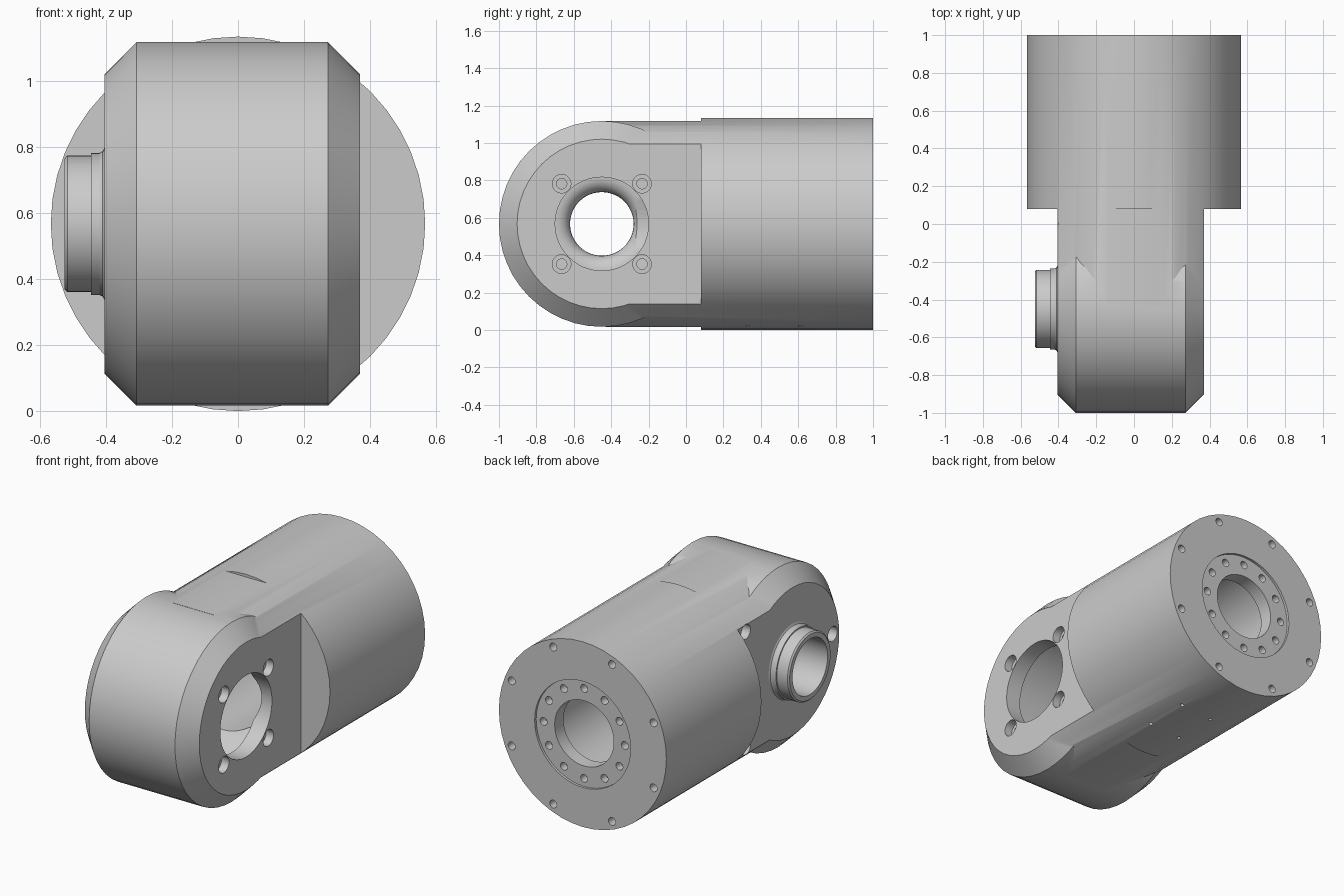
import bpy, bmesh
from math import sin, cos, pi, radians
from mathutils import Vector

if "Cube" in bpy.data.objects:
    bpy.data.objects.remove(bpy.data.objects["Cube"])

ZC = 0.567          # height of both main axes
YC = -0.45          # pivot axis position along y


def add_lathe(bm, axis, profile, centre, segs=48):
    """Solid of revolution; profile is (position along axis, radius)."""
    rings = []
    for h, r in profile:
        ring = []
        for i in range(segs):
            a = 2 * pi * i / segs
            u, v = r * cos(a), r * sin(a)
            p = {'x': (h, u, v), 'y': (u, h, v), 'z': (u, v, h)}[axis]
            ring.append(bm.verts.new(Vector(p) + Vector(centre)))
        rings.append(ring)
    for a, b in zip(rings, rings[1:]):
        for i in range(segs):
            j = (i + 1) % segs
            bm.faces.new((a[i], a[j], b[j], b[i]))
    bm.faces.new(rings[0])
    bm.faces.new(rings[-1])


def add_box(bm, lo, hi):
    vs = bmesh.ops.create_cube(bm, size=1)['verts']
    for v in vs:
        v.co = [l + (c + 0.5) * (h - l) for l, h, c in zip(lo, hi, v.co)]


def make(name, bm):
    bmesh.ops.recalc_face_normals(bm, faces=bm.faces)
    me = bpy.data.meshes.new(name)
    bm.to_mesh(me)
    bm.free()
    ob = bpy.data.objects.new(name, me)
    bpy.context.collection.objects.link(ob)
    return ob


def lathe(name, *args, **kw):
    bm = bmesh.new()
    add_lathe(bm, *args, **kw)
    return make(name, bm)


def combine(target, tool, op):
    tool.hide_render = True
    m = target.modifiers.new(op, 'BOOLEAN')
    m.operation, m.object, m.solver = op, tool, 'EXACT'
    bpy.context.view_layer.objects.active = target
    bpy.ops.object.modifier_apply(modifier=m.name)
    bpy.data.objects.remove(tool)


# barrel, with its front part trimmed into a flat-sided neck
body = lathe("joint_housing", 'y', [(-0.43, 0.567), (1, 0.567)], (0, 0, ZC))
for lo, hi in [((0.37, -2, -1), (2, 0.08, 2)), ((-2, -2, -1), (-0.405, 0.08, 2)),
               ((-2, -2, 1.117), (2, 0.08, 2)), ((-2, -2, -1), (2, 0.08, 0.017))]:
    bm = bmesh.new()
    add_box(bm, lo, hi)
    combine(body, make("trim", bm), 'DIFFERENCE')

# round chamfered head
head = lathe("head", 'x', [(-0.405, 0.453), (-0.308, 0.55), (0.273, 0.55), (0.37, 0.453)],
             (0, YC, ZC))
combine(body, head, 'UNION')

# stepped spigot on the left side
spigot = lathe("spigot", 'x', [(-0.35, 0.23), (-0.405, 0.23), (-0.41, 0.22), (-0.42, 0.215),
                               (-0.445, 0.215), (-0.445, 0.207), (-0.517, 0.207),
                               (-0.525, 0.198)], (0, YC, ZC))
combine(body, spigot, 'UNION')

# hollow head: flared spigot bore, chamber and right opening
flare = [(-0.35 + 0.08 * sin(radians(t)), 0.25 - 0.08 * cos(radians(t)))
         for t in range(0, 91, 15)]
cavity = lathe("cavity", 'x', [(-0.6, 0.17)] + flare +
               [(-0.27, 0.43), (0.27, 0.43), (0.27, 0.25), (0.5, 0.25)], (0, YC, ZC))
combine(body, cavity, 'DIFFERENCE')

# barrel bore with recessed flange seat at the back
bore = lathe("bore", 'y', [(-0.3, 0.3), (0.9, 0.3), (0.9, 0.2), (0.985, 0.2),
                           (0.985, 0.325), (1.1, 0.325)], (0, 0, ZC))
combine(body, bore, 'DIFFERENCE')

# all bolt holes in one cutter
bm = bmesh.new()
for count, radius, start in [(12, 0.275, 0), (8, 0.52, pi / 8)]:
    for i in range(count):
        a = start + 2 * pi * i / count
        add_lathe(bm, 'y', [(0.935, 0.024), (1.1, 0.024)],
                  (radius * cos(a), 0, ZC + radius * sin(a)), 16)
for sy in (-1, 1):                       # counterbored holes, right face
    for sz in (-1, 1):
        add_lathe(bm, 'x', [(0.2, 0.028), (0.32, 0.028), (0.32, 0.05), (0.5, 0.05)],
                  (0, YC + 0.215 * sy, ZC + 0.215 * sz), 20)
for y, dz in [(-0.84, 0.02), (0, 0.354), (0, -0.354)]:   # left face holes
    add_lathe(bm, 'x', [(-0.6, 0.045), (-0.35, 0.045)], (0, y, ZC + dz), 20)
for x in (-0.06, 0.15):                  # small holes underneath
    for y in (0.33, 0.61):
        add_lathe(bm, 'z', [(-0.1, 0.011), (0.07, 0.011)], (x, y, 0), 12)
combine(body, make("bolt_holes", bm), 'DIFFERENCE')

# smooth curved walls, crisp edges
bpy.ops.object.select_all(action='DESELECT')
body.select_set(True)
bpy.context.view_layer.objects.active = body
bpy.ops.object.shade_smooth_by_angle(angle=radians(25))
